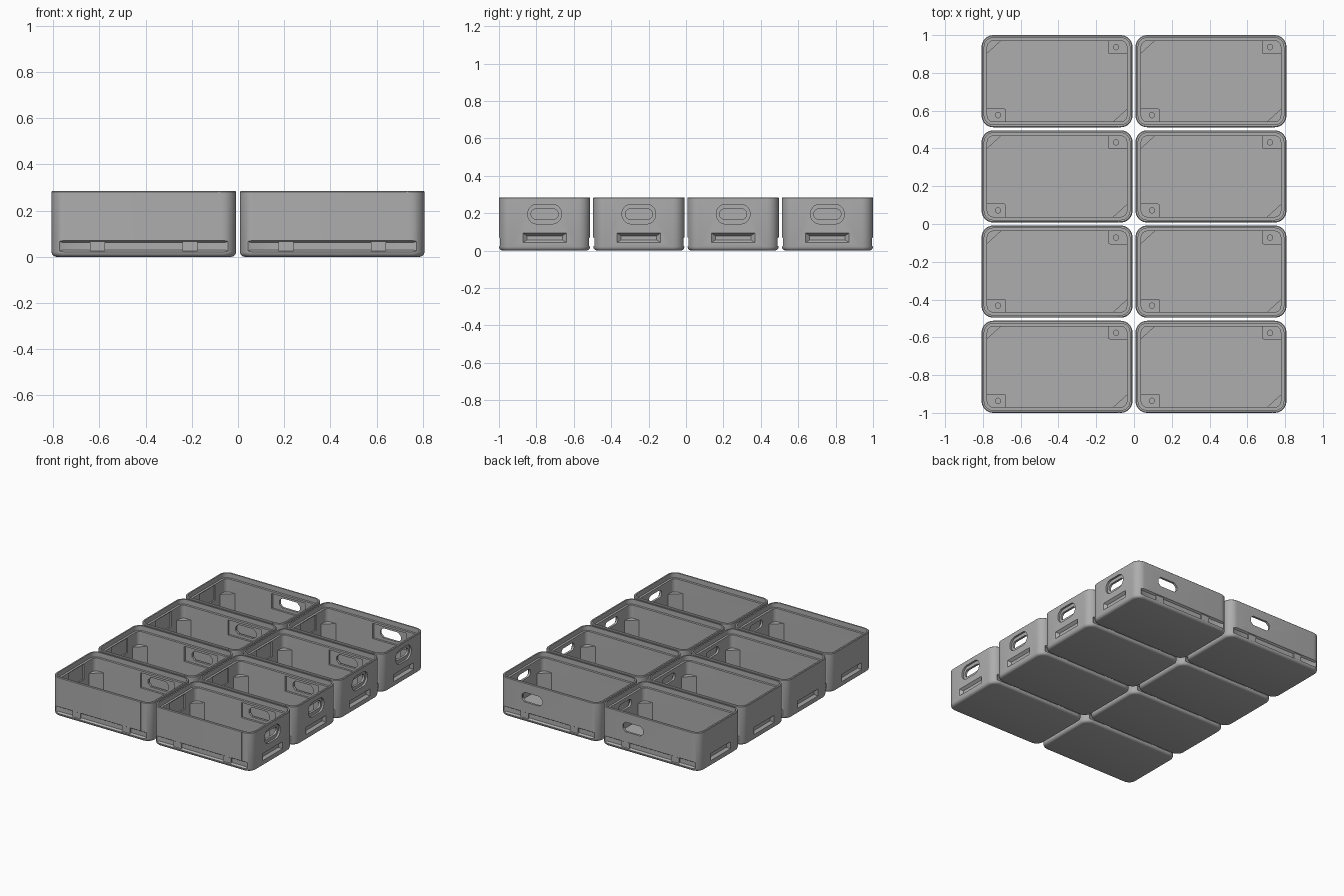
import bpy, bmesh, math
from mathutils import Vector

if "Cube" in bpy.data.objects:
    bpy.data.objects.remove(bpy.data.objects["Cube"])

W, D, H = 0.799, 0.488, 0.285      # one case
PITCH_X, PITCH_Y = 0.815, 0.504
WALL, FLOOR, POST_TOP = 0.03, 0.03, 0.155

grey = bpy.data.materials.new("grey plastic")
grey.diffuse_color = (0.42, 0.42, 0.42, 1)
grey.use_nodes = True
grey.node_tree.nodes["Principled BSDF"].inputs["Base Color"].default_value = grey.diffuse_color


def rounded(w, h, r, n=8):
    """Rounded rectangle outline as 2D points."""
    pts = []
    for k, (sx, sy) in enumerate([(1, 1), (-1, 1), (-1, -1), (1, -1)]):
        for i in range(n + 1):
            a = math.pi / 2 * (k + i / n)
            pts.append((sx * (w / 2 - r) + r * math.cos(a),
                        sy * (h / 2 - r) + r * math.sin(a)))
    return pts


def rect(w, h):
    return [(w / 2, h / 2), (-w / 2, h / 2), (-w / 2, -h / 2), (w / 2, -h / 2)]


def loft(name, rings):
    """Closed solid through rings of 3D points."""
    bm = bmesh.new()
    vs = [[bm.verts.new(p) for p in ring] for ring in rings]
    n = len(rings[0])
    for a, b in zip(vs, vs[1:]):
        for i in range(n):
            bm.faces.new((a[i], a[(i + 1) % n], b[(i + 1) % n], b[i]))
    bm.faces.new(vs[0][::-1])
    bm.faces.new(vs[-1])
    bmesh.ops.recalc_face_normals(bm, faces=bm.faces)
    me = bpy.data.meshes.new(name)
    bm.to_mesh(me)
    bm.free()
    ob = bpy.data.objects.new(name, me)
    bpy.context.collection.objects.link(ob)
    return ob


def place(pts, axis, t, cu=0, cv=0):
    """Put a 2D outline on a plane across the given axis."""
    if axis == "x":
        return [Vector((t, u + cu, v + cv)) for u, v in pts]
    if axis == "y":
        return [Vector((u + cu, t, v + cv)) for u, v in pts]
    return [Vector((u + cu, v + cv, t)) for u, v in pts]


def prism(name, pts, axis, t0, t1, cu=0, cv=0, pts2=None):
    return loft(name, [place(pts, axis, t0, cu, cv),
                       place(pts2 or pts, axis, t1, cu, cv)])


# open case: rounded bottom edge, thin rim, lid ledge, cavity
profile = [(0.02, 0), (0.01, 0.003), (0.003, 0.01), (0, 0.02), (0, H - 0.004), (0.004, H),
           (0.014, H), (0.014, 0.25), (WALL, 0.25), (WALL, FLOOR)]
case = loft("case", [place(rounded(W - 2 * i, D - 2 * i, 0.062 - i), "z", z)
                     for i, z in profile])
case.data.materials.append(grey)
adds, cuts = [], []

# screw posts and triangular corner supports
for s in (1, -1):
    pad = [(0.27, 0.22), (0.27, 0.155), (0.273, 0.148), (0.281, 0.144), (0.375, 0.144), (0.375, 0.22)]
    adds.append(prism("screw_post", [(s * x, s * y) for x, y in pad], "z", 0.015, POST_TOP))
    tri = [(-0.375, 0.143), (-0.375, 0.22), (-0.29, 0.22)]
    adds.append(prism("corner_support", [(s * x, s * y) for x, y in tri], "z", 0.015, POST_TOP))
    cuts.append(prism("screw_hole", rounded(0.028, 0.028, 0.0139, 4), "z", 0.06, 0.2,
                      s * 0.3125, s * 0.18))

# cable port with stepped surround on the right wall
X, Y = W / 2, D / 2
cuts.append(prism("port_recess", rounded(0.18, 0.105, 0.05), "x", X - 0.014, X + 0.02, 0, 0.195))
cuts.append(prism("port_hole", rounded(0.145, 0.055, 0.026), "x", X - 0.05, X + 0.02, 0, 0.195))

# opening in the back wall with a thinned pocket on the inside
cuts.append(prism("back_pocket", rect(0.27, 0.11), "y", Y - 0.04, Y - 0.016, 0.135, 0.18))
cuts.append(prism("back_hole", rounded(0.165, 0.07, 0.022, 1), "y", Y - 0.05, Y + 0.02, 0.135, 0.18))

# thinned pocket inside the left wall
cuts.append(prism("left_pocket", rect(0.18, 0.11), "x", -X + 0.02, -X + 0.04, 0, 0.19))

for s in (1, -1):
    # tapered latch slot low on each end
    cuts.append(prism("end_slot", rect(0.24, 0.056), "x", s * (X + 0.003), s * (X - 0.018),
                      0, 0.068, rect(0.19, 0.022)))
    # long latch groove low on each side
    cuts.append(prism("side_groove", rect(0.765, 0.052), "y", s * (Y + 0.002), s * (Y - 0.014),
                      0, 0.046, rect(0.70, 0.032)))

# hairline seam on the front
cuts.append(prism("front_seam", rect(0.007, 0.3), "y", -Y - 0.01, -Y + 0.005, 0.326, 0.222))

# small stops inside the grooves
stops = [prism("groove_stop", rect(0.065, 0.045), "y", s * (Y - 0.02), s * (Y - 0.006), x, 0.046)
         for s in (1, -1) for x in (-0.2, 0.2)]

for group, op in ((adds, "UNION"), (cuts, "DIFFERENCE"), (stops, "UNION")):
    for ob in group:
        ob.hide_render = True
        m = case.modifiers.new(ob.name, "BOOLEAN")
        m.operation, m.object, m.solver = op, ob, "EXACT"

# bake the case, then drop the helpers
dg = bpy.context.evaluated_depsgraph_get()
mesh = bpy.data.meshes.new_from_object(case.evaluated_get(dg))
for ob in adds + cuts + stops:
    bpy.data.objects.remove(ob, do_unlink=True)
case.modifiers.clear()
case.data = mesh
mesh.materials.clear()
mesh.materials.append(grey)
for p in mesh.polygons:
    p.material_index = 0
bpy.ops.object.select_all(action="DESELECT")
case.select_set(True)
bpy.context.view_layer.objects.active = case
bpy.ops.object.shade_smooth_by_angle(angle=math.radians(30))

# two columns by four rows
for c in range(2):
    for r in range(4):
        ob = case if c == r == 0 else case.copy()
        if ob is not case:
            bpy.context.collection.objects.link(ob)
        ob.name = f"case_column_{c + 1}_row_{r + 1}"
        ob.location = ((c - 0.5) * PITCH_X, (r - 1.5) * PITCH_Y, 0)
